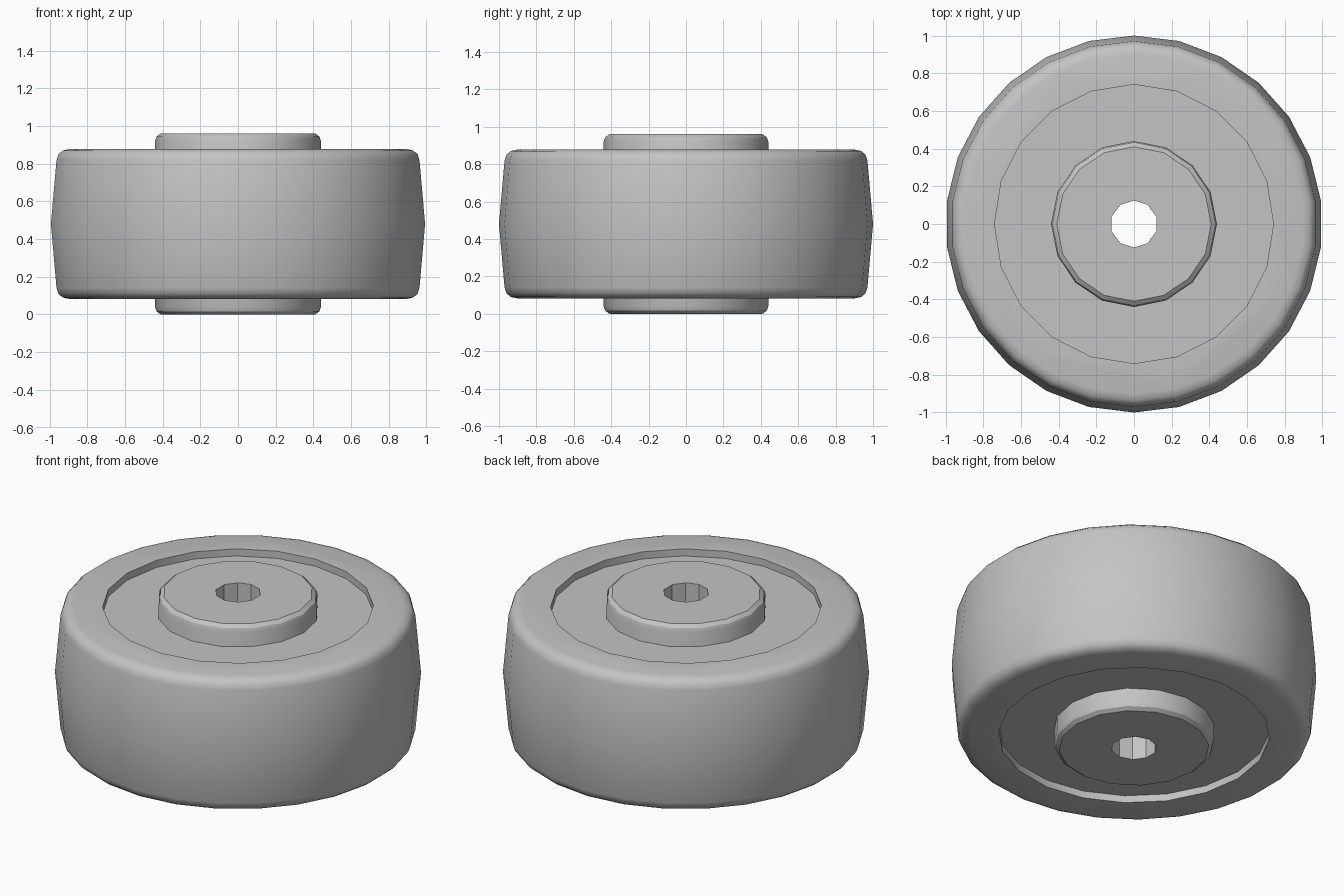
import bpy, bmesh, math

cube = bpy.data.objects.get("Cube")
if cube:
    bpy.data.objects.remove(cube, do_unlink=True)

MID = 0.48  # height of the wheel's centre plane

grey = bpy.data.materials.new("plain_grey")
grey.use_nodes = True
colour = (0.55, 0.55, 0.55, 1)
grey.diffuse_color = colour
grey.node_tree.nodes["Principled BSDF"].inputs["Base Color"].default_value = colour


def lathe(name, profile, sides, centre=MID):
    """Solid of revolution from (radius, height) pairs, bottom to top, one vertex at +y."""
    bm = bmesh.new()
    rings = []
    for r, z in profile:
        angles = [math.pi / 2 + math.tau * i / sides for i in range(sides)]
        rings.append([bm.verts.new((r * math.cos(a), r * math.sin(a), centre + z))
                      for a in angles])
    for low, high in zip(rings, rings[1:]):
        for i in range(sides):
            j = (i + 1) % sides
            bm.faces.new((low[i], low[j], high[j], high[i]))
    bm.faces.new(rings[0][::-1])
    bm.faces.new(rings[-1])
    mesh = bpy.data.meshes.new(name)
    bm.to_mesh(mesh)
    bm.free()
    obj = bpy.data.objects.new(name, mesh)
    bpy.context.collection.objects.link(obj)
    mesh.materials.append(grey)
    return obj


def mirrored(upper):
    """Complete an upper half profile with its mirror image."""
    return [(r, -z) for r, z in reversed(upper) if z > 0] + upper


def activate(obj):
    bpy.ops.object.select_all(action='DESELECT')
    obj.select_set(True)
    bpy.context.view_layer.objects.active = obj


def cut(obj, cutter):
    cutter.hide_render = True
    mod = obj.modifiers.new("cut", 'BOOLEAN')
    mod.operation = 'DIFFERENCE'
    mod.solver = 'EXACT'
    mod.object = cutter
    activate(obj)
    bpy.ops.object.modifier_apply(modifier=mod.name)
    bpy.data.objects.remove(cutter, do_unlink=True)


# Crowned tyre with rounded shoulders
tyre = lathe("tyre", mirrored([(1.0, 0), (0.97, 0.34), (0.96, 0.37),
                               (0.937, 0.39), (0.90, 0.398)]), 26)

# Shallow recess in both side faces, and a seat for the hub
for side in (-1, 1):
    cut(tyre, lathe("recess_cutter", [(0.74, -0.1), (0.74, 0.1)], 20,
                    MID + side * 0.455))
cut(tyre, lathe("seat_cutter", [(0.40, -0.6), (0.40, 0.6)], 16))

# Hub with rounded rims and a ten-sided bore
hub = lathe("hub", mirrored([(0.44, 0.44), (0.432, 0.463), (0.41, 0.48)]), 16)
cut(hub, lathe("bore_cutter", [(0.125, -0.6), (0.125, 0.6)], 10))

for part in (tyre, hub):
    activate(part)
    bpy.ops.object.shade_smooth_by_angle(angle=math.radians(32))
